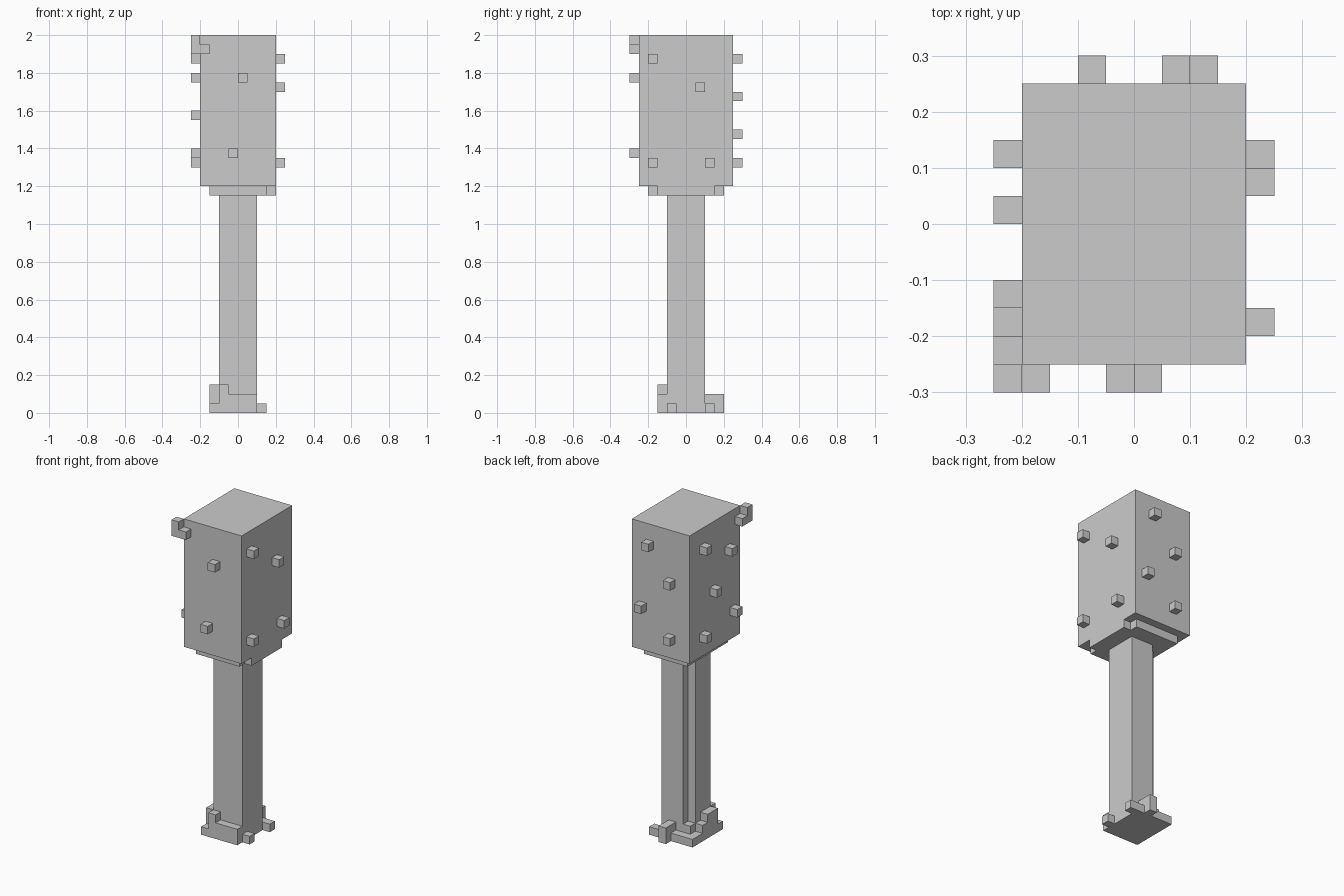
import bpy
import bmesh
import math
from itertools import product
from mathutils import Vector

if "Cube" in bpy.data.objects:
    bpy.data.objects.remove(bpy.data.objects["Cube"])

U = 0.05  # size of one cube in the block grid


def cells(*boxes):
    """Grid cells filled by boxes given as (x0, x1, y0, y1, z0, z1)."""
    out = set()
    for x0, x1, y0, y1, z0, z1 in boxes:
        out |= set(product(range(x0, x1), range(y0, y1), range(z0, z1)))
    return out


def build(name, part, solid):
    """Skin the exposed sides of a part, merged into large flat faces."""
    bm = bmesh.new()
    for c in part:
        for axis, sign in product(range(3), (-1, 1)):
            n = list(c)
            n[axis] += sign
            if tuple(n) in solid:
                continue
            u, v = (axis + 1) % 3, (axis + 2) % 3
            quad = []
            for du, dv in ((0, 0), (1, 0), (1, 1), (0, 1))[::sign]:
                p = Vector(c)
                p[axis] += sign > 0
                p[u] += du
                p[v] += dv
                quad.append(bm.verts.new(p * U))
            bm.faces.new(quad)
    bmesh.ops.remove_doubles(bm, verts=bm.verts, dist=U * 0.01)
    bmesh.ops.dissolve_limit(bm, angle_limit=math.radians(1),
                             verts=bm.verts, edges=bm.edges)
    mesh = bpy.data.meshes.new(name)
    bm.to_mesh(mesh)
    bm.free()
    bpy.context.collection.objects.link(bpy.data.objects.new(name, mesh))


# Trunk with one notched corner
trunk = cells((-2, 2, -2, 2, 0, 23)) - cells((-2, -1, 1, 2, 2, 23))

# Stepped roots: front, right, back and left
trunk |= cells(
    (-3, 2, -3, -2, 0, 1), (-2, -1, -3, -2, 1, 3), (-1, 2, -3, -2, 1, 2),
    (2, 3, -2, -1, 0, 1),
    (-3, 3, 2, 3, 0, 1), (0, 1, 2, 4, 0, 2),
    (-3, -2, -2, 3, 0, 1), (-3, -2, 0, 1, 1, 2), (-3, -2, -2, 0, 1, 3))

# Foliage block with the thin layer under it
foliage = cells((-4, 4, -5, 5, 24, 40),
                (-3, 3, -4, 4, 23, 24), (3, 4, -3, 3, 23, 24))

# Single cubes sticking out of each side: (along side, height)
for x, z in ((0, 35), (-1, 27), (-5, 39), (-5, 38), (-4, 38)):
    foliage.add((x, -6, z))
for x, z in ((1, 37), (-2, 33), (2, 29), (-2, 26)):
    foliage.add((x, 5, z))
for y, z in ((-4, 37), (1, 34), (-4, 26), (2, 26)):
    foliage.add((4, y, z))
for y, z in ((-5, 38), (2, 37), (-3, 35), (0, 31), (-4, 27), (2, 26)):
    foliage.add((-5, y, z))

solid = trunk | foliage
build("trunk", trunk, solid)
build("foliage", foliage, solid)
